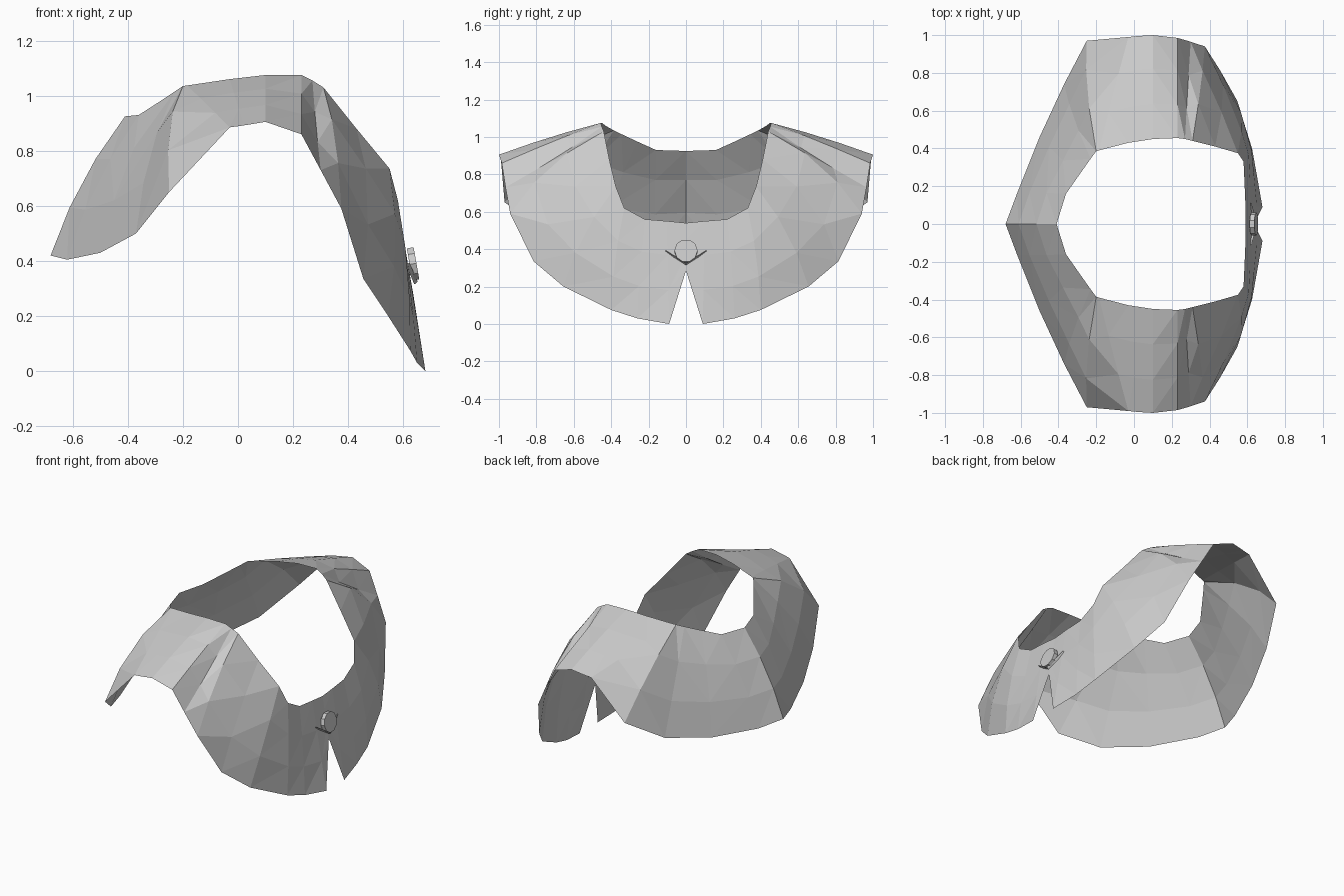
import bpy
import bmesh
import math
from mathutils import Vector

cube = bpy.data.objects.get("Cube")
if cube:
    bpy.data.objects.remove(cube, do_unlink=True)


def make_material(name, color):
    mat = bpy.data.materials.new(name)
    mat.use_nodes = True
    mat.diffuse_color = color
    mat.node_tree.nodes["Principled BSDF"].inputs["Base Color"].default_value = color
    return mat


grey_cloth = make_material("grey cloth", (0.6, 0.6, 0.6, 1))


def finish(bm, name, mirrored=True):
    """Turn a bmesh into a flat shaded object, mirrored across the y axis."""
    bm.normal_update()
    mesh = bpy.data.meshes.new(name)
    bm.to_mesh(mesh)
    bm.free()
    obj = bpy.data.objects.new(name, mesh)
    bpy.context.collection.objects.link(obj)
    mesh.materials.append(grey_cloth)
    if mirrored:
        mod = obj.modifiers.new("Mirror", 'MIRROR')
        mod.use_axis = (False, True, False)
        mod.merge_threshold = 0.001
    return obj


def loft(name, rows):
    """Bridge neighbouring rows of points with triangles."""
    bm = bmesh.new()
    grid = [[bm.verts.new(p) for p in row] for row in rows]
    for a, b in zip(grid, grid[1:]):
        for i in range(len(a) - 1):
            bm.faces.new((a[i], a[i + 1], b[i + 1], b[i]))
    bmesh.ops.triangulate(bm, faces=bm.faces[:])
    return finish(bm, name)


# Neck opening, from the middle of the back round to the throat
neck = [(-.41, 0, .925), (-.36, .16, .93), (-.29, .26, .975), (-.23, .345, 1.015),
        (-.2, .385, 1.035), (-.185, .39, 1.037), (-.03, .43, 1.06), (.1, .45, 1.075),
        (.23, .455, 1.075), (.27, .45, 1.055), (.31, .44, 1.03), (.43, .41, .88),
        (.55, .375, .735), (.58, .33, .62), (.585, .22, .56), (.59, .1, .55), (.59, 0, .54)]

# Lower hem, in the same order, with a shallow tuck in front of the shoulder
hem = [(-.68, 0, .42), (-.62, .16, .405), (-.5, .46, .43), (-.37, .74, .5),
       (-.25, .97, .65), (-.03, .99, .885), (.02, .995, .892), (.1, 1, .905),
       (.23, .985, .86), (.3, .965, .73), (.375, .94, .59), (.455, .815, .335),
       (.545, .655, .2), (.625, .4, .075), (.65, .26, .03), (.68, .09, 0), (.635, 0, .285)]

# How far the cloth swells outward at each column
bulge = [.025, .025, .03, .04, .06, .005, .01, .01, .005,
         -.01, .05, .075, .04, .02, .01, 0, 0]

centre = Vector((.15, 0, .3))
levels = (0, .33, .67, 1)
rows = []
for t in levels:
    row = []
    for n, h, b in zip(neck, hem, bulge):
        p = Vector(n).lerp(Vector(h), t)
        row.append(p + (p - centre).normalized() * b * math.sin(math.pi * t))
    rows.append(row)
loft("shoulder_cape", rows)

# Narrow band holding the clasp at the throat
band = [Vector((.622, .11, .395)), Vector((.652, 0, .325))]
loft("clasp_band", [band, [p + Vector((-.012, 0, -.01)) for p in band]])

# Round clasp, tilted to follow the chest
bm = bmesh.new()
bmesh.ops.create_cone(bm, cap_ends=True, segments=10, radius1=.062, radius2=.062, depth=.025)
clasp = finish(bm, "throat_clasp", mirrored=False)
clasp.location = (.635, 0, .39)
clasp.rotation_euler = (0, math.radians(80), 0)
